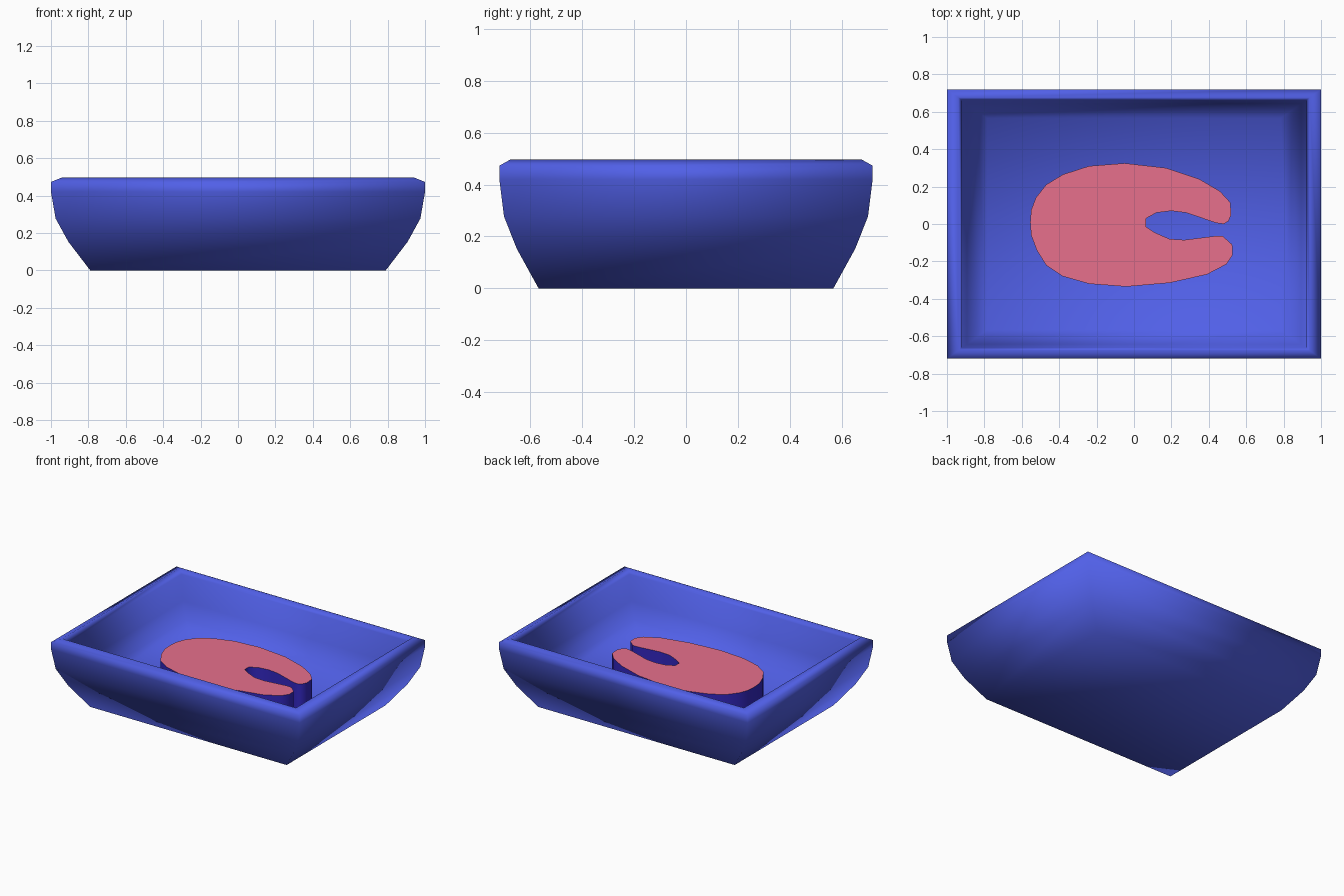
import bpy
import bmesh

cube = bpy.data.objects.get("Cube")
if cube:
    bpy.data.objects.remove(cube, do_unlink=True)


def make_material(name, color):
    mat = bpy.data.materials.new(name)
    mat.use_nodes = True
    mat.diffuse_color = (*color, 1)
    shader = mat.node_tree.nodes["Principled BSDF"]
    shader.inputs["Base Color"].default_value = (*color, 1)
    return mat


def make_object(name, bm, materials):
    bmesh.ops.recalc_face_normals(bm, faces=bm.faces[:])
    mesh = bpy.data.meshes.new(name)
    bm.to_mesh(mesh)
    bm.free()
    for mat in materials:
        mesh.materials.append(mat)
    obj = bpy.data.objects.new(name, mesh)
    bpy.context.scene.collection.objects.link(obj)
    return obj


tray_blue = make_material("tray blue", (0.088, 0.125, 0.86))
deep_blue = make_material("deep blue", (0.033, 0.02, 0.53))
rose_pink = make_material("rose pink", (0.8, 0.163, 0.265))

# Tray: rectangular rings lofted up the outside, over the rim, down the inside
HALF_X, HALF_Y = 1.0, 0.72
profile = [(0.79, 0), (0.907, 0.153), (0.975, 0.277), (1, 0.42), (1, 0.473),
           (0.94, 0.497), (0.92, 0.46), (0.893, 0.28), (0.84, 0.17), (0.785, 0.1)]
corners = [(-1, -1), (1, -1), (1, 1), (-1, 1)]

bm = bmesh.new()
rings = [[bm.verts.new((sx * HALF_X * scale, sy * HALF_Y * scale, z))
          for sx, sy in corners] for scale, z in profile]
for low, high in zip(rings, rings[1:]):
    for i in range(len(corners)):
        j = (i + 1) % len(corners)
        bm.faces.new((low[i], low[j], high[j], high[i]))
bm.faces.new(rings[0])
bm.faces.new(rings[-1])
for face in bm.faces:
    face.smooth = True
make_object("tray", bm, [tray_blue])

# Raised horseshoe block on the tray floor, open towards +x
BLOCK_BASE, BLOCK_TOP = 0.09, 0.29
outline = [(0.52, 0.05), (0.515, 0.115), (0.46, 0.175), (0.35, 0.24), (0.17, 0.3),
           (-0.05, 0.325), (-0.24, 0.31), (-0.38, 0.265), (-0.47, 0.21), (-0.525, 0.14),
           (-0.55, 0.075), (-0.555, 0.01), (-0.55, -0.06), (-0.52, -0.14), (-0.47, -0.22),
           (-0.38, -0.28), (-0.24, -0.32), (-0.04, -0.335), (0.19, -0.315), (0.39, -0.27),
           (0.495, -0.215), (0.528, -0.165), (0.525, -0.11), (0.475, -0.065), (0.43, -0.065),
           (0.27, -0.085), (0.19, -0.08), (0.11, -0.045), (0.065, -0.015), (0.065, 0.03),
           (0.12, 0.06), (0.2, 0.07), (0.28, 0.06), (0.44, 0.005), (0.48, 0), (0.505, 0.015)]

bm = bmesh.new()
base = bm.faces.new([bm.verts.new((x, y, BLOCK_BASE)) for x, y in outline])
extruded = bmesh.ops.extrude_face_region(bm, geom=[base], use_keep_orig=True)
top_verts = [v for v in extruded["geom"] if isinstance(v, bmesh.types.BMVert)]
bmesh.ops.translate(bm, verts=top_verts, vec=(0, 0, BLOCK_TOP - BLOCK_BASE))
bm.normal_update()

# Pink top, deep blue sides
for face in bm.faces:
    is_top = all(v.co.z > BLOCK_TOP - 0.01 for v in face.verts)
    face.material_index = 1 if is_top else 0
    face.smooth = abs(face.normal.z) < 0.5
for edge in bm.edges:
    if abs(edge.verts[0].co.z - edge.verts[1].co.z) < 0.01:
        edge.smooth = False
make_object("horseshoe_block", bm, [deep_blue, rose_pink])
